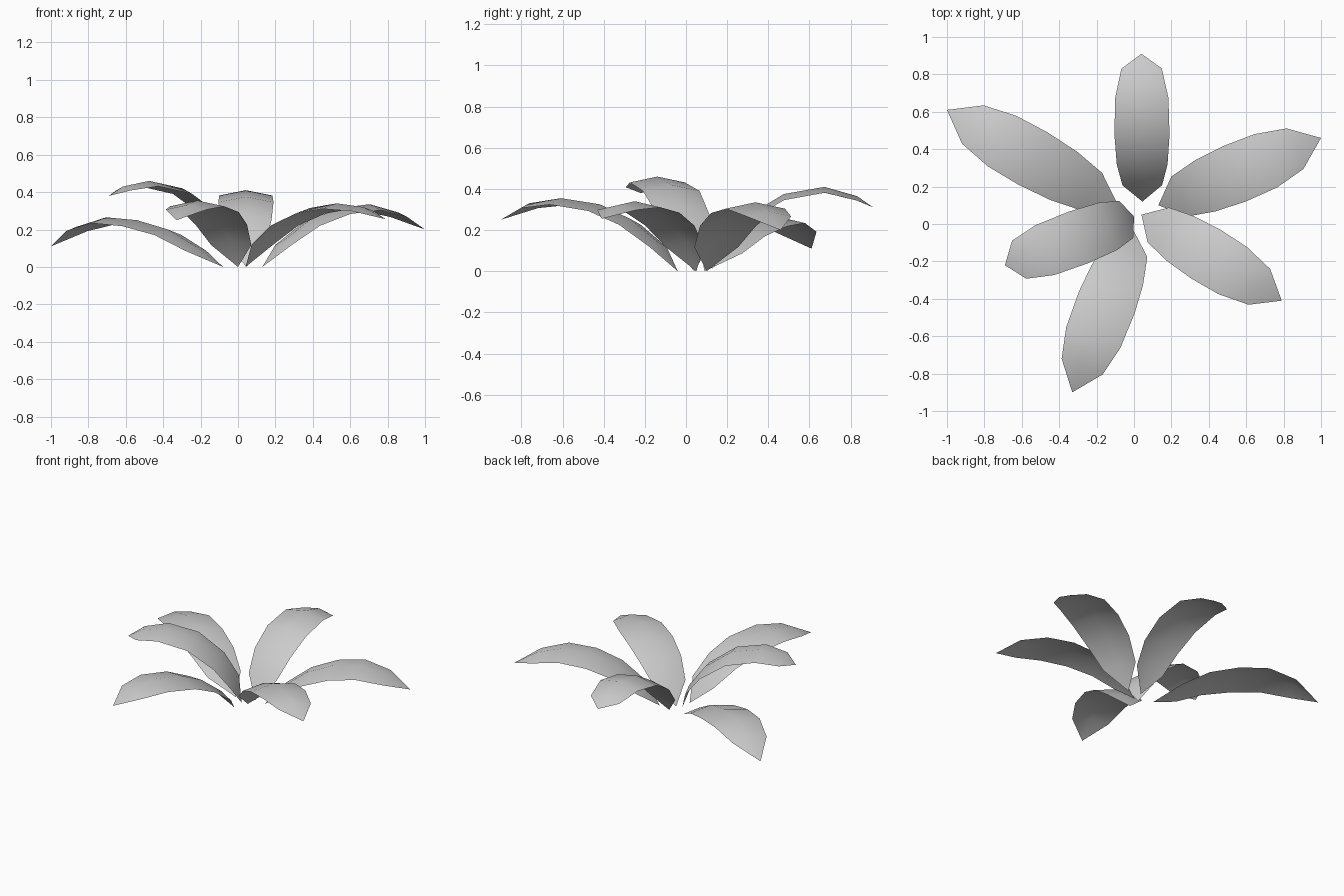
import bpy
import math

if "Cube" in bpy.data.objects:
    bpy.data.objects.remove(bpy.data.objects["Cube"])

# Half-width profile shared by the leaves (full widths, base to tip)
WIDTHS = [0, 0.23, 0.295, 0.32, 0.31, 0.235, 0]


def leaf(name, base, tip, reach, heights, scale=1.0, sag=0.1):
    """Arching leaf: a raised midrib with two lower edges, pointed at both ends."""
    dx, dy = tip[0] - base[0], tip[1] - base[1]
    length = math.hypot(dx, dy)
    dx, dy = dx / length, dy / length
    verts, rows = [], []
    for i, (s, z) in enumerate(zip(reach, heights)):
        x, y = base[0] + dx * s * length, base[1] + dy * s * length
        w = WIDTHS[i] * scale
        row = []
        for side in ((0,) if w == 0 else (-1, 0, 1)):
            o = side * w / 2
            row.append(len(verts))
            verts.append((x - dy * o, y + dx * o, z - abs(side) * sag * w))
        rows.append(row)
    faces = []
    for a, b in zip(rows, rows[1:]):
        for k in range(2):
            if len(a) == 1:
                faces.append((a[0], b[k], b[k + 1])[::-1])
            elif len(b) == 1:
                faces.append((a[k], b[0], a[k + 1])[::-1])
            else:
                faces.append((a[k], b[k], b[k + 1], a[k + 1])[::-1])
    # wind the faces so the upper side is the front
    mesh = bpy.data.meshes.new(name)
    mesh.from_pydata(verts, [], [f[::-1] for f in faces])
    mesh.update()
    mesh.shade_smooth()
    obj = bpy.data.objects.new(name, mesh)
    bpy.context.collection.objects.link(obj)
    return obj


# Six leaves round the crown: base, tip, reach along the leaf, midrib height
leaf("back_leaf", (0.045, 0.12), (0.04, 0.91),
     [0, 0.11, 0.25, 0.45, 0.70, 0.90, 1], [0, 0.15, 0.28, 0.375, 0.41, 0.365, 0.31], 0.92)
leaf("back_right_leaf", (0.13, 0.10), (1.0, 0.46),
     [0, 0.13, 0.29, 0.47, 0.66, 0.84, 1], [0, 0.14, 0.25, 0.315, 0.335, 0.29, 0.20])
leaf("front_right_leaf", (0.04, 0.05), (0.79, -0.41),
     [0, 0.12, 0.28, 0.46, 0.65, 0.84, 1], [0, 0.14, 0.25, 0.315, 0.34, 0.32, 0.255], 0.95)
leaf("front_leaf", (0.0, -0.04), (-0.33, -0.90),
     [0, 0.11, 0.27, 0.44, 0.66, 0.84, 1], [0, 0.14, 0.255, 0.325, 0.355, 0.33, 0.25])
leaf("left_leaf", (0.0, 0.04), (-0.69, -0.22),
     [0, 0.06, 0.20, 0.43, 0.69, 0.89, 1], [0, 0.16, 0.30, 0.42, 0.46, 0.43, 0.38], 0.92)
leaf("back_left_leaf", (-0.08, 0.09), (-1.0, 0.61),
     [0, 0.16, 0.32, 0.50, 0.68, 0.85, 1], [0, 0.11, 0.20, 0.25, 0.265, 0.215, 0.11])
